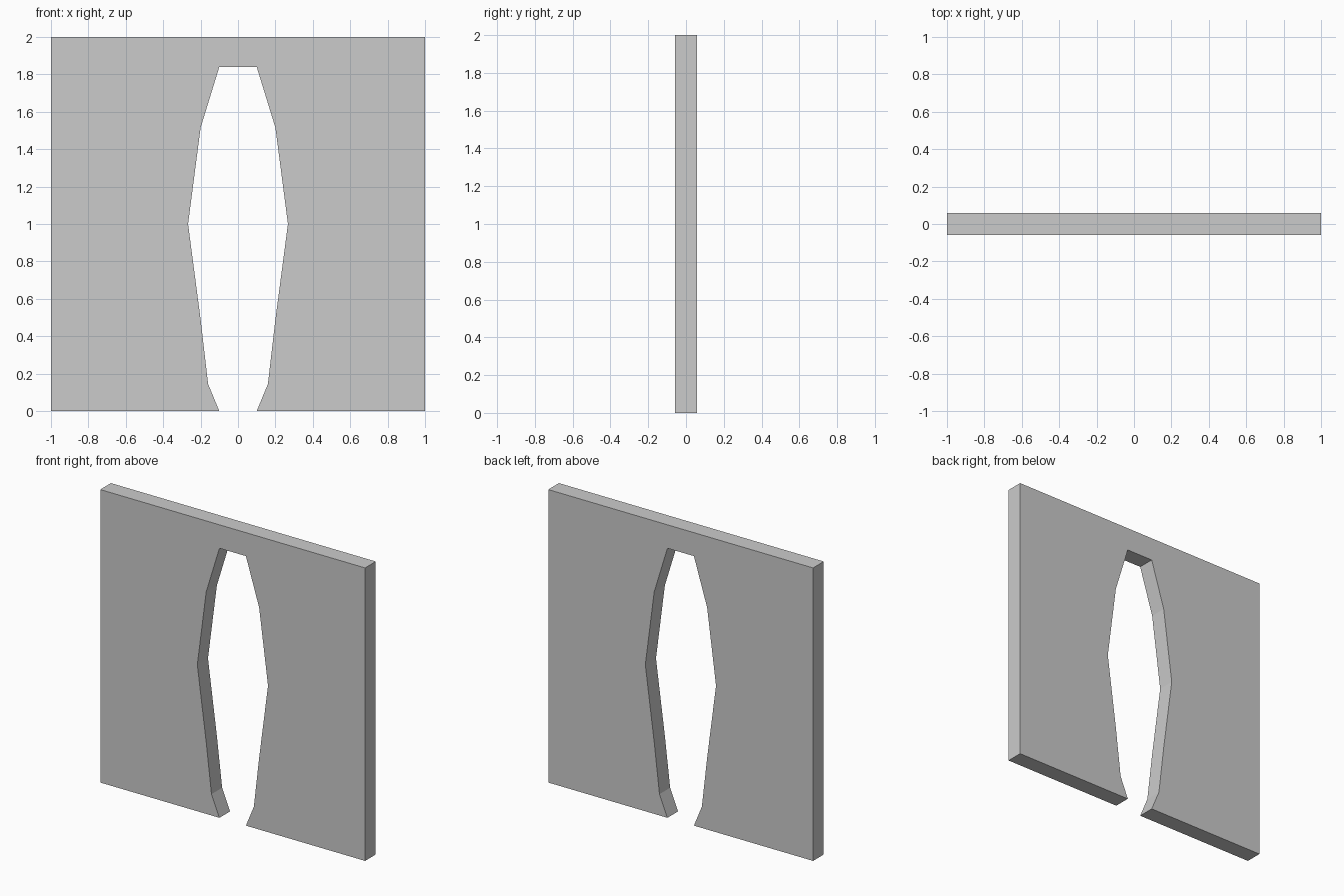
import bpy
import bmesh

if "Cube" in bpy.data.objects:
    bpy.data.objects.remove(bpy.data.objects["Cube"])

HALF_WIDTH, HEIGHT, THICKNESS = 1.0, 2.0, 0.115

# Right edge of the doorway, bottom to top (x, z)
opening = [(0.10, 0.0), (0.16, 0.145), (0.20, 0.49),
           (0.267, 1.0), (0.20, 1.515), (0.10, 1.84)]

# Right half of the wall outline, mirrored for the left half
right = [(HALF_WIDTH, HEIGHT), (HALF_WIDTH, 0.0)] + opening
outline = right + [(-x, z) for x, z in reversed(right)]

# Wall panel extruded from the outline
bm = bmesh.new()
front = bm.faces.new([bm.verts.new((x, -THICKNESS / 2, z)) for x, z in outline])
extruded = bmesh.ops.extrude_face_region(bm, geom=[front], use_keep_orig=True)
back = [v for v in extruded["geom"] if isinstance(v, bmesh.types.BMVert)]
bmesh.ops.translate(bm, verts=back, vec=(0, THICKNESS, 0))
bmesh.ops.recalc_face_normals(bm, faces=bm.faces)

mesh = bpy.data.meshes.new("doorway_wall")
bm.to_mesh(mesh)
bm.free()
wall = bpy.data.objects.new("doorway_wall", mesh)
bpy.context.collection.objects.link(wall)
